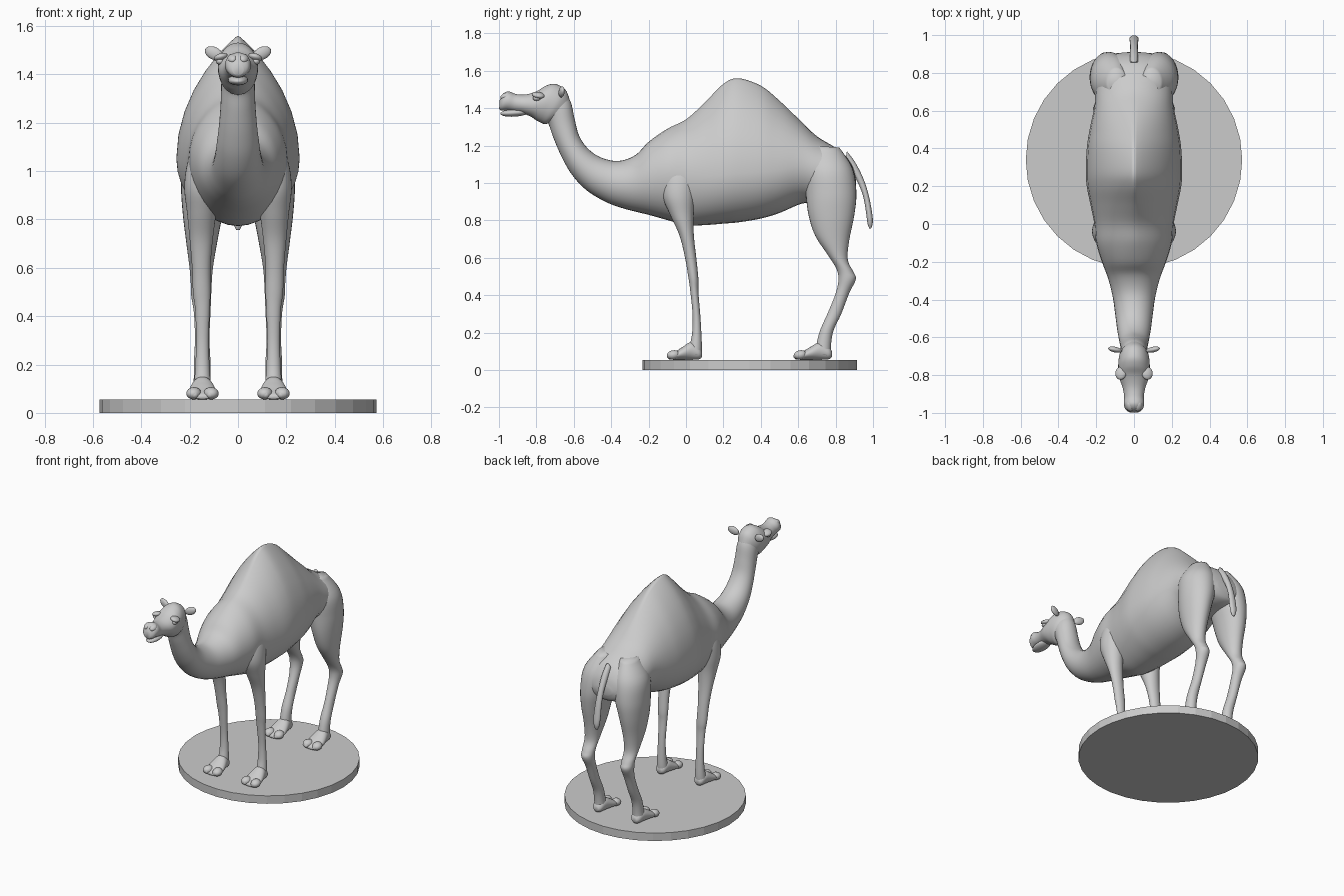
import bpy, bmesh
from math import sin, cos, pi, radians
from mathutils import Matrix, Vector


def finish(name, bm, mirror=False, smooth=True):
    bmesh.ops.recalc_face_normals(bm, faces=bm.faces)
    me = bpy.data.meshes.new(name)
    bm.to_mesh(me)
    bm.free()
    for p in me.polygons:
        p.use_smooth = smooth
    ob = bpy.data.objects.new(name, me)
    bpy.context.collection.objects.link(ob)
    if mirror:
        ob.modifiers.new("mirror", 'MIRROR')
    return ob


def catmull(pts, sub):
    pts = [Vector(p) for p in pts]
    pts = [pts[0]] + pts + [pts[-1]]
    out = []
    for i in range(1, len(pts) - 2):
        a, b, c, d = pts[i - 1:i + 3]
        for k in range(sub):
            t = k / sub
            out.append(0.5 * (2 * b + (c - a) * t + (2 * a - 5 * b + 4 * c - d) * t * t
                              + (3 * b - a - 3 * c + d) * t ** 3))
    return out + [pts[-1]]


# Loft; each station: top y,z, bottom y,z, half width, widest point (0 top..1), top sharpness
def loft(name, stations, x=None, mirror=False, n=32, sub=5):
    full = [tuple(s) + (0.5, 1.0)[len(s) - 5:] for s in stations]
    if x is None:
        x = [0] * len(full)
    bm = bmesh.new()
    rings = []
    for s in catmull([f + (cx,) for f, cx in zip(full, x)], sub):
        ty, tz, by, bz, w, m, p, cx = s
        ring = []
        for i in range(n):
            a = 2 * pi * i / n
            c, sn = cos(a), sin(a)
            t = m - c * (m if c > 0 else 1 - m)
            dx = w * abs(sn) ** (p if c > 0 else 1) * (1 if sn > 0 else -1)
            ring.append(bm.verts.new((cx + dx, ty + (by - ty) * t, tz + (bz - tz) * t)))
        rings.append(ring)
    for r, q in zip(rings, rings[1:]):
        for i in range(n):
            j = (i + 1) % n
            bm.faces.new((r[i], r[j], q[j], q[i]))
    bm.faces.new(rings[0])
    bm.faces.new(rings[-1])
    return finish(name, bm, mirror)


def ellipsoid(name, loc, size, rot=(0, 0, 0), mirror=True):
    bm = bmesh.new()
    r = Matrix.Identity(4)
    for ang, axis in zip(rot, 'XYZ'):
        r = Matrix.Rotation(radians(ang), 4, axis) @ r
    bmesh.ops.create_uvsphere(bm, u_segments=20, v_segments=12, radius=1,
                              matrix=Matrix.Translation(loc) @ r @ Matrix.Diagonal((*size, 1)))
    return finish(name, bm, mirror)


# Round base
bm = bmesh.new()
bmesh.ops.create_cone(bm, cap_ends=True, segments=32, radius1=0.573, radius2=0.573, depth=0.055,
                      matrix=Matrix.Translation((0, 0.34, 0.0275)))
finish("round_base", bm, smooth=False)

# Body with hump and neck
loft("body_and_neck", [
    (.908, 1.03, .908, .97, .06), (.89, 1.09, .89, .93, .13), (.85, 1.15, .85, .91, .175),
    (.79, 1.195, .79, .90, .20), (.70, 1.25, .70, .89, .205, .5, 1.1),
    (.62, 1.325, .62, .89, .21, .55, 1.3), (.50, 1.44, .50, .84, .235, .62, 1.6),
    (.40, 1.52, .40, .81, .25, .65, 1.75), (.28, 1.56, .28, .79, .255, .66, 1.8),
    (.20, 1.53, .20, .783, .25, .65, 1.75), (.10, 1.43, .10, .775, .23, .6, 1.5),
    (0, 1.34, 0, .775, .21, .53, 1.3), (-.10, 1.29, -.10, .802, .2, .5, 1.2),
    (-.20, 1.22, -.20, .83, .17), (-.27, 1.15, -.32, .86, .135), (-.36, 1.118, -.42, .895, .112),
    (-.45, 1.135, -.53, .96, .098), (-.52, 1.18, -.61, 1.045, .088),
    (-.57, 1.25, -.665, 1.14, .078), (-.595, 1.34, -.71, 1.245, .071),
    (-.615, 1.43, -.735, 1.315, .069), (-.65, 1.49, -.755, 1.33, .068)])

# Head, lower jaw and face details
loft("head", [
    (-.62, 1.44, -.735, 1.32, .062), (-.645, 1.50, -.755, 1.315, .078),
    (-.70, 1.53, -.775, 1.322, .083), (-.75, 1.52, -.80, 1.335, .083),
    (-.80, 1.49, -.83, 1.355, .078), (-.86, 1.473, -.875, 1.372, .060),
    (-.91, 1.476, -.92, 1.38, .052), (-.95, 1.49, -.955, 1.387, .054),
    (-.98, 1.475, -.985, 1.387, .044), (-.997, 1.44, -.999, 1.395, .022)])
ellipsoid("lower_jaw", (0, -.915, 1.376), (.042, .078, .021), (4, 0, 0), False)
ellipsoid("nostril", (.024, -.966, 1.466), (.02, .028, .015), (25, 25, 0))
ellipsoid("brow", (.07, -.79, 1.47), (.03, .035, .016), (-10, 15, 0))
ellipsoid("eye", (.073, -.797, 1.453), (.018, .022, .014))
ellipsoid("ear", (.1, -.665, 1.487), (.04, .015, .026), (0, -25, 12))

# Legs: station = front y,z, back y,z, half width
hind = [(.68, 1.20, .82, 1.19, .05), (.635, 1.08, .89, 1.08, .105), (.64, .95, .911, .95, .103),
        (.655, .83, .90, .83, .084), (.69, .72, .872, .69, .064), (.755, .62, .865, .59, .049),
        (.805, .54, .895, .525, .043), (.815, .48, .908, .485, .041), (.80, .41, .872, .41, .034),
        (.76, .31, .83, .30, .030), (.72, .22, .788, .21, .034), (.70, .15, .775, .13, .035),
        (.69, .09, .775, .075, .038)]
loft("hind_legs", hind, [.09, .115, .132, .145, .15] + [.152] * 3 + [.148] * 5, True)
front = [(-.09, 1.12, .03, 1.12, .035), (-.12, 1.03, .055, 1.03, .065), (-.125, .93, .05, .93, .075),
         (-.085, .83, .04, .83, .061), (-.035, .72, .042, .72, .048), (-.005, .60, .055, .60, .038),
         (.012, .50, .066, .49, .036), (.022, .43, .066, .42, .030), (.035, .30, .076, .30, .026),
         (.033, .20, .082, .20, .029), (.022, .14, .085, .12, .034), (.015, .09, .082, .075, .038)]
loft("front_legs", front, [.14, .145, .147, .15, .152, .152, .15] + [.147] * 5, True)

# Feet with two toes each
for part, heel, toe in (("front", .085, -.10), ("hind", .78, .575)):
    at = lambda f: heel + (toe - heel) * f
    shape = [(0, .10, .07, .018), (.08, .125, .058, .034), (.3, .15, .055, .044),
             (.55, .125, .055, .056), (.75, .10, .055, .058), (.92, .08, .056, .042),
             (.96, .07, .06, .02)]
    loft(part + "_feet", [(at(f), zt, at(f), zb, w) for f, zt, zb, w in shape],
         [.147] * len(shape), True)
    for side, dx in (("inner", -.036), ("outer", .036)):
        ellipsoid(f"{part}_{side}_toes", (.147 + dx, at(.82), .081), (.031, .036, .025),
                  (8, 0, dx * 250))
        ellipsoid(f"{part}_{side}_nails", (.147 + dx * .9, at(.93), .075), (.016, .015, .015))

# Tail
loft("tail", [(.86, 1.17, .85, 1.11, .02), (.905, 1.11, .88, 1.07, .022),
              (.95, 1.02, .92, 1.0, .02), (.978, .93, .948, .925, .022),
              (.995, .84, .963, .84, .025), (.999, .79, .97, .785, .02),
              (.990, .757, .98, .757, .008)], n=16)
